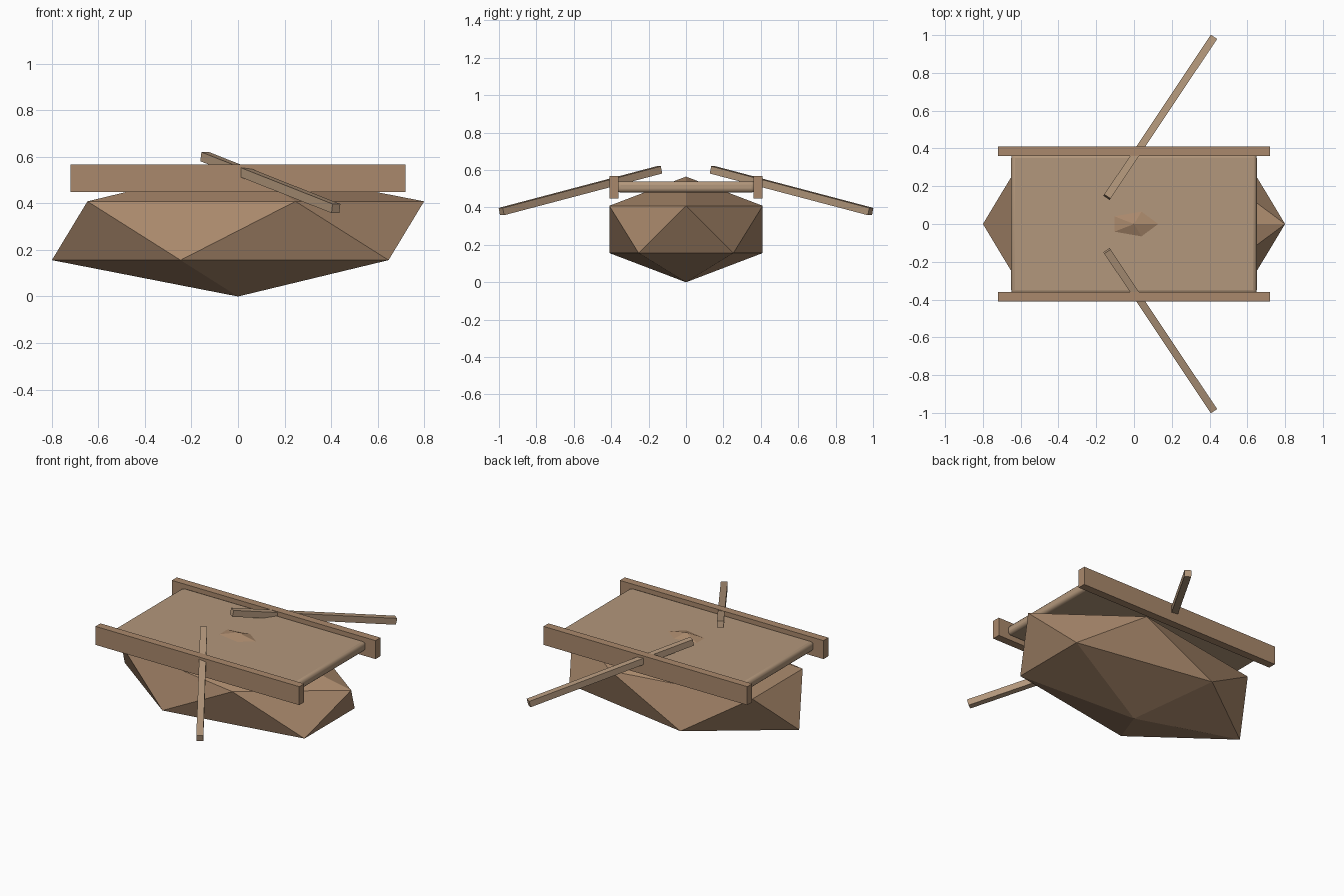
import bpy
from mathutils import Vector

if "Cube" in bpy.data.objects:
    bpy.data.objects.remove(bpy.data.objects["Cube"])


def material(name, rgb):
    m = bpy.data.materials.new(name)
    m.diffuse_color = (*rgb, 1)
    m.use_nodes = True
    m.node_tree.nodes["Principled BSDF"].inputs["Base Color"].default_value = m.diffuse_color
    return m


wood = material("wood", (0.40, 0.25, 0.15))
pale_wood = material("pale_wood", (0.45, 0.31, 0.20))


def finish(name, mat):
    o = bpy.context.object
    o.name = name
    o.data.materials.append(mat)
    return o


def box(name, centre, size, mat):
    bpy.ops.mesh.primitive_cube_add(size=1, location=centre)
    o = finish(name, mat)
    o.scale = size
    bpy.ops.object.transform_apply(location=False, rotation=False, scale=True)
    return o


# Faceted hull, its peak just breaking through the deck
bpy.ops.mesh.primitive_ico_sphere_add(subdivisions=1, radius=1, location=(0, 0, 0.2825))
hull = finish("hull", wood)
hull.scale = (0.8944, 0.482, 0.2825)
bpy.ops.object.transform_apply(location=False, rotation=False, scale=True)

# Deck with softened edges
deck = box("deck", (0, 0, 0.51), (1.3, 0.74, 0.06), pale_wood)
bevel = deck.modifiers.new("soft_edges", 'BEVEL')
bevel.width = 0.02
bevel.segments = 3
bpy.ops.object.shade_smooth_by_angle()

# Side rails and oars, one pair per side
for side, label in ((-1, "right"), (1, "left")):
    box(f"{label}_rail", (0, side * 0.385, 0.508), (1.44, 0.05, 0.118), wood)

    inner = Vector((-0.143, side * 0.142, 0.601))
    outer = Vector((0.421, side * 0.987, 0.378))
    shaft = outer - inner
    oar = box(f"{label}_oar", (inner + outer) / 2, (shaft.length, 0.04, 0.04), pale_wood)
    oar.rotation_mode = 'QUATERNION'
    oar.rotation_quaternion = shaft.to_track_quat('X', 'Z')
